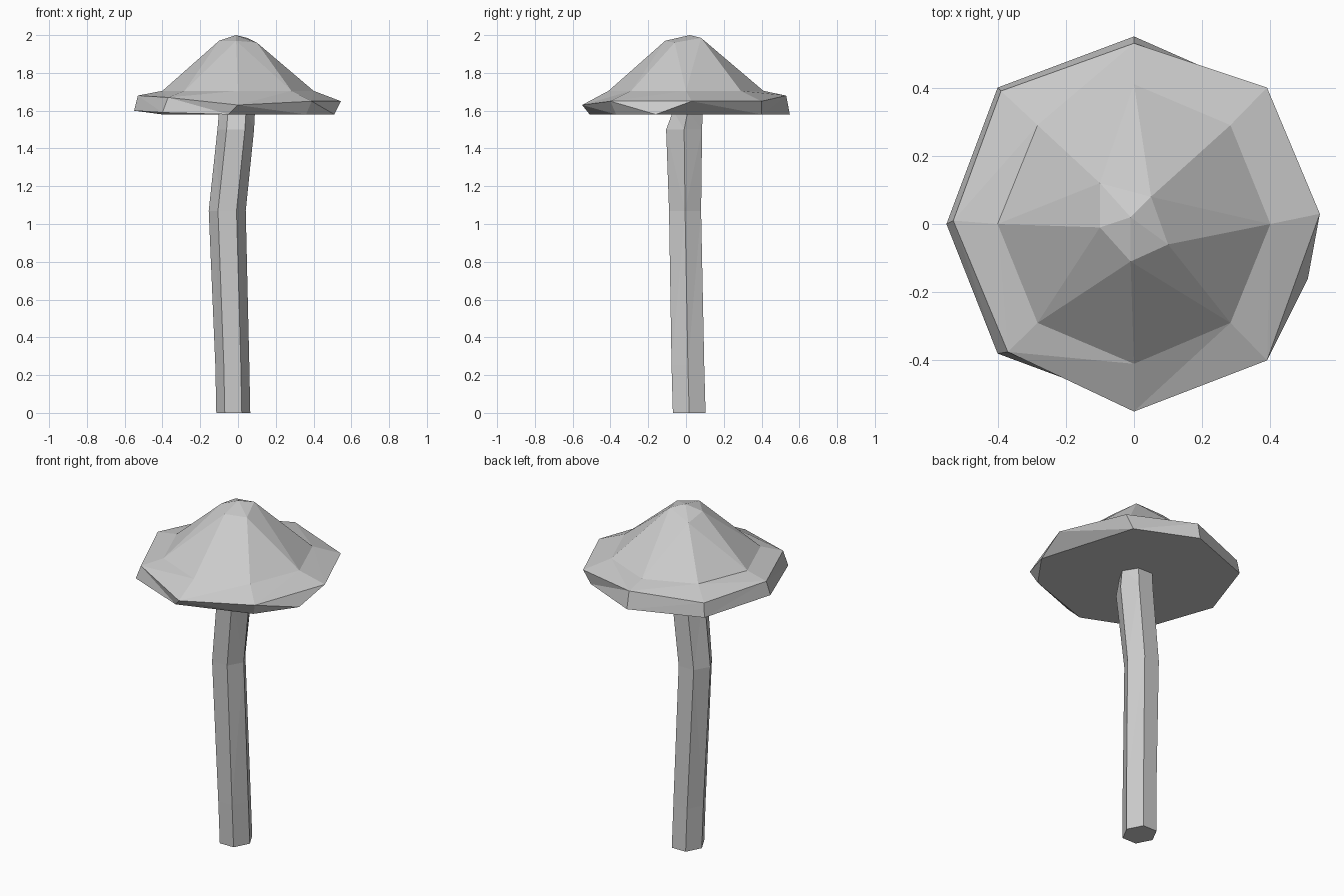
import bpy
import bmesh
from math import cos, sin, pi

default_cube = bpy.data.objects.get("Cube")
if default_cube:
    bpy.data.objects.remove(default_cube, do_unlink=True)

grey = bpy.data.materials.new("plain grey")
grey.use_nodes = True
grey.diffuse_color = (0.6, 0.6, 0.6, 1)
shader = next(n for n in grey.node_tree.nodes if n.type == "BSDF_PRINCIPLED")
shader.inputs["Base Color"].default_value = grey.diffuse_color


def ring(z, sides, cx=0, cy=0, rx=1, ry=1):
    """Regular ring of points, counter-clockwise from +x."""
    angles = [2 * pi * i / sides for i in range(sides)]
    return [(cx + rx * cos(a), cy + ry * sin(a), z) for a in angles]


def loft(name, rings, apex=None):
    """Bridge rings from bottom to top, closing the ends."""
    bm = bmesh.new()
    loops = [[bm.verts.new(p) for p in points] for points in rings]
    sides = len(loops[0])
    for low, high in zip(loops, loops[1:]):
        for i in range(sides):
            j = (i + 1) % sides
            bm.faces.new((low[i], low[j], high[j], high[i]))
    bm.faces.new(loops[0][::-1])
    if apex:
        tip = bm.verts.new(apex)
        for i in range(sides):
            bm.faces.new((loops[-1][i], loops[-1][(i + 1) % sides], tip))
    else:
        bm.faces.new(loops[-1])
    bmesh.ops.remove_doubles(bm, verts=bm.verts[:], dist=0.001)
    bmesh.ops.triangulate(bm, faces=[f for f in bm.faces if len(f.verts) == 4])
    bmesh.ops.recalc_face_normals(bm, faces=bm.faces[:])
    mesh = bpy.data.meshes.new(name)
    bm.to_mesh(mesh)
    bm.free()
    mesh.materials.append(grey)
    obj = bpy.data.objects.new(name, mesh)
    bpy.context.collection.objects.link(obj)
    return obj


# Stem: bent six-sided post, each level is z, centre x, centre y, radii
stem_levels = [
    (0, -0.025, 0.017, 0.09, 0.1),
    (0.25, -0.03, 0.01, 0.09, 0.1),
    (1.07, -0.057, -0.005, 0.098, 0.098),
    (1.5, -0.012, -0.01, 0.097, 0.11),
    (1.6, -0.005, 0.01, 0.095, 0.09),
]
loft("stem", [ring(z, 6, cx, cy, rx, ry) for z, cx, cy, rx, ry in stem_levels])

# Cap: flat irregular underside, uneven rim, shoulder, small crown and tip
underside = [(0.51, -0.16, 1.58), (0.34, 0.4, 1.58), (0, 0.55, 1.58),
             (-0.4, 0.4, 1.58), (-0.55, 0, 1.6), (-0.4, -0.38, 1.59),
             (-0.05, -0.51, 1.58), (0.36, -0.37, 1.58)]
rim = [(0.545, 0.03, 1.65), (0.39, 0.4, 1.65), (0, 0.53, 1.68),
       (-0.39, 0.39, 1.66), (-0.53, 0.01, 1.68), (-0.37, -0.375, 1.67),
       (0, -0.55, 1.63), (0.39, -0.4, 1.65)]
shoulder = ring(1.705, 8, rx=0.4, ry=0.41)
crown = [(0.1, -0.06, 1.96), (0.05, 0.08, 1.985), (0.05, 0.08, 1.985),
         (-0.1, 0.12, 1.95), (-0.1, -0.01, 1.97), (-0.1, -0.01, 1.97),
         (-0.01, -0.11, 1.97), (0.1, -0.06, 1.96)]
loft("cap", [underside, rim, shoulder, crown], apex=(-0.01, 0.02, 2.0))
